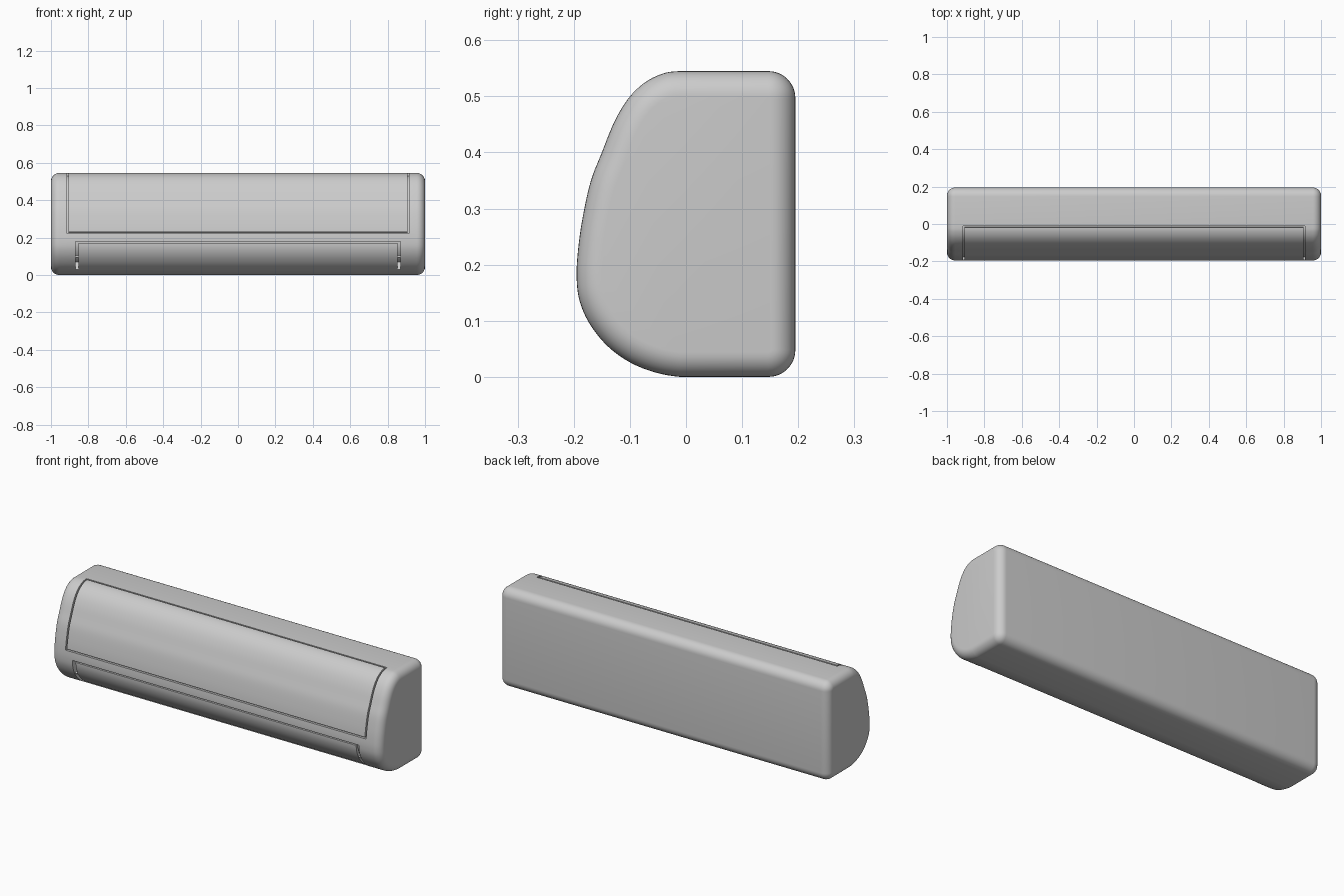
import bpy, bmesh, math
from mathutils import Vector

if "Cube" in bpy.data.objects:
    bpy.data.objects.remove(bpy.data.objects["Cube"])

V = Vector
TOP, BACK = 0.545, 0.195


def spline(pts, n=6):
    """Catmull-Rom curve through all but the first and last point."""
    out = []
    for a, b, c, d in zip(pts, pts[1:], pts[2:], pts[3:]):
        for i in range(n):
            t = i / n
            out.append(0.5 * (2 * b + (c - a) * t + (2 * a - 5 * b + 4 * c - d) * t ** 2
                              + (3 * b - a - 3 * c + d) * t ** 3))
    return out + [pts[-2]]


# Front curve of the side profile (y, z), running from top to bottom
FRONT = spline([V(p) for p in [
    (0.03, TOP), (-0.01, TOP), (-0.04, 0.541), (-0.073, 0.525), (-0.103, 0.496),
    (-0.128, 0.454), (-0.15, 0.40), (-0.17, 0.348), (-0.184, 0.285), (-0.192, 0.23),
    (-0.195, 0.18), (-0.19, 0.137), (-0.172, 0.095), (-0.14, 0.055), (-0.1, 0.026),
    (-0.055, 0.008), (-0.01, 0.0), (0.03, 0.0)]])
FRONT = [V((p.x, min(max(p.y, 0.0), TOP))) for p in FRONT]


def normal(a, b):
    d = (b - a).normalized()
    return V((-d.y, d.x)) * -1   # outward side when walking top, front, bottom


def make(name, rings):
    """Closed solid lofted through equal-length rings of 3D points."""
    bm = bmesh.new()
    loops = [[bm.verts.new(p) for p in r] for r in rings]
    n = len(loops[0])
    for a, b in zip(loops, loops[1:]):
        for i in range(n):
            j = (i + 1) % n
            bm.faces.new((a[i], a[j], b[j], b[i]))
    bm.faces.new(loops[0])
    bm.faces.new(loops[-1])
    bmesh.ops.recalc_face_normals(bm, faces=bm.faces)
    me = bpy.data.meshes.new(name)
    bm.to_mesh(me)
    bm.free()
    ob = bpy.data.objects.new(name, me)
    bpy.context.collection.objects.link(ob)
    return ob


def smooth(ob):
    bpy.ops.object.select_all(action='DESELECT')
    ob.select_set(True)
    bpy.context.view_layer.objects.active = ob
    bpy.ops.object.shade_smooth_by_angle(angle=math.radians(30))


def s_table():
    s = [0.0]
    for a, b in zip(FRONT, FRONT[1:]):
        s.append(s[-1] + (b - a).length)
    return s


S = s_table()


def s_at(z):
    """Arc length along the front curve at height z."""
    for i in range(len(FRONT) - 1):
        a, b = FRONT[i].y, FRONT[i + 1].y
        if a >= z >= b and a > b:
            return S[i] + (S[i + 1] - S[i]) * (a - z) / (a - b)


def point(s):
    i = max(k for k in range(len(S) - 1) if S[k] <= s)
    return FRONT[i].lerp(FRONT[i + 1], (s - S[i]) / (S[i + 1] - S[i]))


def band(name, s0, s1, outer, inner, half_x, n=40):
    """Curved slab following the front curve between two arc lengths."""
    o, q = [], []
    for k in range(n + 1):
        s = s0 + (s1 - s0) * k / n
        p = point(s)
        nr = normal(point(max(s - 0.006, 0)), point(s + 0.006))
        if nr.dot(p - V((0.1, 0.27))) < 0:
            nr = -nr
        o.append(p + nr * outer)
        q.append(p + nr * inner)
    prof = o + q[::-1]
    return make(name, [[(x, p.x, p.y) for p in prof] for x in (-half_x, half_x)])


# Casing: front curve plus two rounded back corners, with rolled ends
R = 0.048
prof = list(FRONT)
for cz, a0 in ((R, -90), (TOP - R, 0)):
    for k in range(9):
        a = math.radians(a0 + 90 * k / 8)
        prof.append(V((BACK - R + R * math.cos(a), cz + R * math.sin(a))))
N = len(prof)
norms = []
for i, p in enumerate(prof):
    nr = (normal(prof[i - 1], p) + normal(p, prof[(i + 1) % N])).normalized()
    norms.append(nr)
if norms[N // 3].x > 0:
    norms = [-v for v in norms]
E = 0.044
half = []
for k in range(9):
    a = math.radians(90 * k / 8)
    half.append((1 - E + E * math.cos(a), E * (1 - math.sin(a))))
stations = half + [(-x, d) for x, d in reversed(half)]
body = make("casing", [[(x, p.x - n.x * d, p.y - n.y * d) for p, n in zip(prof, norms)]
                       for x, d in stations])

# Recesses for the front panel and the air outlet
panel_end, out0, out1 = s_at(0.222), s_at(0.178), s_at(0.03)
cutters = [band("panel_cutter", 0.0, panel_end, 0.03, -0.016, 0.913),
           band("outlet_cutter", out0, out1, 0.03, -0.045, 0.87)]
bpy.context.view_layer.objects.active = body
for c in cutters:
    c.hide_render = True
    m = body.modifiers.new("cut", 'BOOLEAN')
    m.operation, m.solver, m.object = 'DIFFERENCE', 'EXACT', c
    bpy.ops.object.modifier_apply(modifier=m.name)
    bpy.data.objects.remove(c)
smooth(body)

# Front panel, flush with a thin gap all round
G = 0.008
smooth(band("front_panel", G, panel_end - G, 0.0, -0.017, 0.913 - G))

# Outlet flap, set slightly back, with a pivot pin at each end
smooth(band("outlet_flap", out0 + 0.008, out1 - 0.006, -0.003, -0.018, 0.852))
c = point((out0 + out1) / 2) + V((0.009, 0.006))
for side, name in ((-1, "left_pivot"), (1, "right_pivot")):
    ring = [(0.006 * math.cos(t * math.pi / 8), 0.006 * math.sin(t * math.pi / 8))
            for t in range(16)]
    smooth(make(name, [[(side * x, c.x + u, c.y + v) for u, v in ring]
                       for x in (0.848, 0.875)]))
